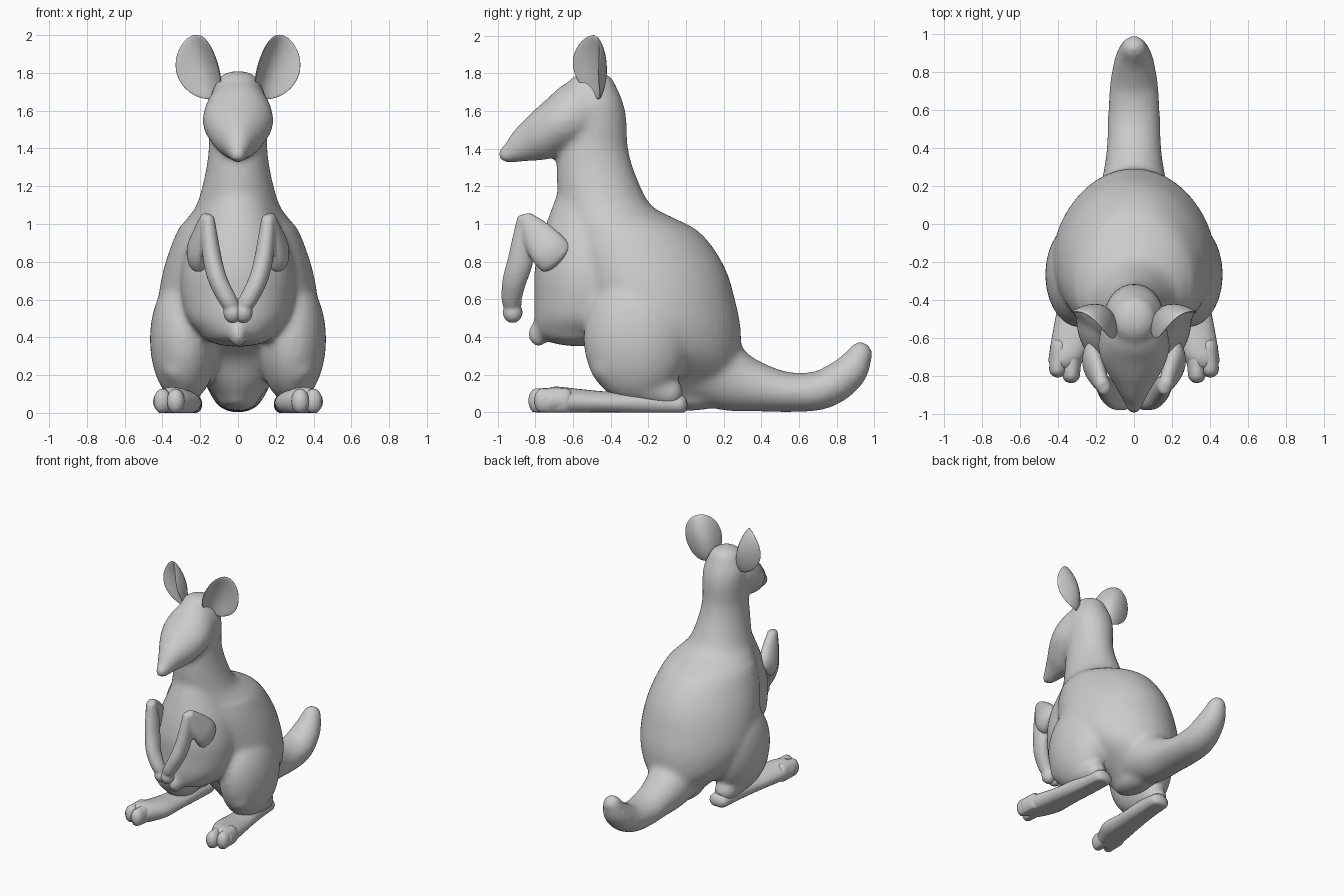
import bpy, bmesh, math
from mathutils import Vector, Matrix

if "Cube" in bpy.data.objects:
    bpy.data.objects.remove(bpy.data.objects["Cube"])


def smooth_path(pts, steps=4):
    # Catmull-Rom interpolation of every value in the section list
    out = []
    n = len(pts)
    for i in range(n - 1):
        a, b, c, d = (pts[max(0, min(n - 1, i + k))] for k in (-1, 0, 1, 2))
        for s in range(steps):
            t = s / steps
            out.append([0.5 * (2 * q + (r - p) * t + (2 * p - 5 * q + 4 * r - w) * t * t
                               + (3 * q - p - 3 * r + w) * t ** 3)
                        for p, q, r, w in zip(a, b, c, d)])
    return out + [list(pts[-1])]


def loft(bm, pts, axis=None, sides=28, cap=0.8):
    # sections are (x, y, z, side radius, depth radius); ends are rounded
    path = smooth_path(pts)
    frames = []
    for i, p in enumerate(path):
        tan = axis or Vector(path[min(i + 1, len(path) - 1)][:3]) - Vector(path[max(i - 1, 0)][:3])
        tan = Vector(tan).normalized()
        side = Vector((1, 0, 0))
        side = (side - tan * side.dot(tan)).normalized()
        frames.append((Vector(p[:3]), tan, side, tan.cross(side), p[3], p[4]))
    rings = []

    def ring(f, off, k):
        c, tan, side, nor, a, b = f
        o = c + tan * off
        rings.append([bm.verts.new(o + side * (a * k * math.cos(t)) + nor * (b * k * math.sin(t)))
                      for t in (2 * math.pi * j / sides for j in range(sides))])

    angles = [math.radians(d) for d in (80, 55, 28)]
    r0, r1 = (min(f[4], f[5]) * cap for f in (frames[0], frames[-1]))
    for t in angles:
        ring(frames[0], -r0 * math.sin(t), math.cos(t))
    for f in frames:
        ring(f, 0, 1)
    for t in reversed(angles):
        ring(frames[-1], r1 * math.sin(t), math.cos(t))
    for a, b in zip(rings, rings[1:]):
        for j in range(sides):
            bm.faces.new((a[j], a[j - 1], b[j - 1], b[j]))
    bm.faces.new(rings[0])
    bm.faces.new(rings[-1])


def ball(bm, loc, scale):
    m = Matrix.Translation(loc) @ Matrix.Diagonal((*scale, 1))
    return bmesh.ops.create_uvsphere(bm, u_segments=32, v_segments=20, radius=1, matrix=m)["verts"]


def finish(bm, name, mirror=False, voxel=0, rounds=0):
    bmesh.ops.recalc_face_normals(bm, faces=bm.faces)
    for v in bm.verts:
        v.co.z = max(v.co.z, 0)
    me = bpy.data.meshes.new(name)
    bm.to_mesh(me)
    bm.free()
    ob = bpy.data.objects.new(name, me)
    bpy.context.collection.objects.link(ob)
    if voxel:
        m = ob.modifiers.new("Blend", "REMESH")
        m.mode, m.voxel_size = "VOXEL", voxel
        m = ob.modifiers.new("Soften", "SMOOTH")
        m.factor, m.iterations = 0.5, rounds
    if mirror:
        m = ob.modifiers.new("Mirror", "MIRROR")
        m.use_mirror_merge = False
    bpy.ops.object.select_all(action="DESELECT")
    ob.select_set(True)
    bpy.context.view_layer.objects.active = ob
    bpy.ops.object.convert(target="MESH")
    bpy.ops.object.shade_smooth_by_angle(angle=math.radians(50))
    return ob


# Body: trunk and neck, as horizontal sections (z, y, depth, width)
bm = bmesh.new()
trunk = [(.08, .02, .2, .12), (.16, .02, .26, .2), (.3, -.02, .31, .35), (.45, -.12, .41, .425),
         (.6, -.16, .42, .425), (.75, -.2, .415, .395), (.88, -.25, .39, .35), (.97, -.29, .345, .31),
         (1.03, -.36, .3, .27), (1.1, -.43, .245, .22), (1.25, -.475, .212, .177),
         (1.4, -.495, .188, .155), (1.55, -.49, .175, .158), (1.65, -.495, .16, .155),
         (1.74, -.5, .125, .12)]
loft(bm, [(0, y, z, w, d) for z, y, d, w in trunk], axis=(0, 0, 1), sides=40, cap=.6)
# Narrow the trunk towards the rump
for v in bm.verts:
    if v.co.z < 1:
        v.co.x *= 1 - .25 * (v.co.y + .2)
# Chest and belly
chest = [(.42, -.56, .23, .2), (.5, -.52, .285, .27), (.62, -.5, .305, .3), (.75, -.5, .305, .3),
         (.9, -.5, .275, .265), (1.05, -.52, .205, .195), (1.18, -.5, .175, .15)]
loft(bm, [(0, y, z, w, d) for z, y, d, w in chest], axis=(0, 0, 1), sides=36, cap=.35)
# Small head peeping out of the pouch
ball(bm, (0, -.785, .415), (.046, .055, .07))
# Head and muzzle
head = [(-.46, 1.66, .13, .12), (-.55, 1.605, .172, .168), (-.66, 1.535, .188, .15),
        (-.77, 1.465, .145, .13), (-.85, 1.425, .097, .102), (-.92, 1.385, .06, .066),
        (-.96, 1.367, .044, .045)]
loft(bm, [(0, *h) for h in head], cap=.9)
# Tail
tail = [(.1, .25, .2, .22), (.25, .17, .165, .17), (.4, .13, .144, .128), (.55, .107, .138, .106),
        (.7, .115, .131, .104), (.8, .16, .117, .103), (.88, .23, .097, .092), (.925, .31, .07, .067)]
loft(bm, [(0, *t) for t in tail], cap=1)
# Haunches and lower legs
for s in (1, -1):
    ball(bm, (s * .285, -.265, .39), (.182, .28, .34))
    loft(bm, [(s * .31, -.41, .27, .105, .12), (s * .3, -.27, .17, .1, .11), (s * .28, -.08, .1, .08, .08)])
finish(bm, "body", voxel=.017, rounds=14)

# Feet with two toes each
bm = bmesh.new()
loft(bm, [(.265, -.03, .04, .075, .055), (.275, -.2, .05, .085, .065), (.295, -.4, .05, .1, .06),
          (.312, -.57, .055, .115, .07), (.345, -.68, .06, .1, .077), (.36, -.72, .06, .09, .073)],
     axis=(0, -1, 0), cap=.7)
for x, y in ((.4, -.765), (.33, -.795)):
    loft(bm, [(x - .01, -.64, .06, .05, .07), (x, y, .062, .046, .066)], axis=(0, -1, 0), cap=.9)
finish(bm, "feet", mirror=True)

# Forelegs: upper arm rising to the bend, forearm hanging to the paws
bm = bmesh.new()
loft(bm, [(.21, -.69, .82, .058, .105), (.213, -.73, .865, .058, .105), (.19, -.79, .945, .048, .085),
          (.165, -.85, 1.03, .036, .042)], cap=.6)
loft(bm, [(.16, -.855, 1.03, .036, .042), (.15, -.86, .92, .045, .062), (.133, -.88, .8, .05, .068),
          (.105, -.91, .7, .05, .064), (.06, -.925, .61, .048, .055), (.035, -.92, .57, .045, .05)],
     cap=.6)
ball(bm, (.028, -.92, .53), (.05, .053, .056))
finish(bm, "forelegs", mirror=True, voxel=.01, rounds=4)

# Ears: flattened balls bent into a cup that faces forward and outward
bm = bmesh.new()
verts = ball(bm, (0, 0, 0), (1, 1, 1))
place = (Matrix.Translation((.198, -.5, 1.828)) @ Matrix.Rotation(math.radians(33), 4, "Z")
         @ Matrix.Rotation(math.radians(14), 4, "Y") @ Matrix.Rotation(math.radians(10), 4, "X"))
for v in verts:
    u, n, h = v.co
    u *= .13
    dish = 5.5 * u * u + .03 * h * h
    v.co = place @ Vector((u, n * .024 + .055 - dish, h * .175))
finish(bm, "ears", mirror=True)
